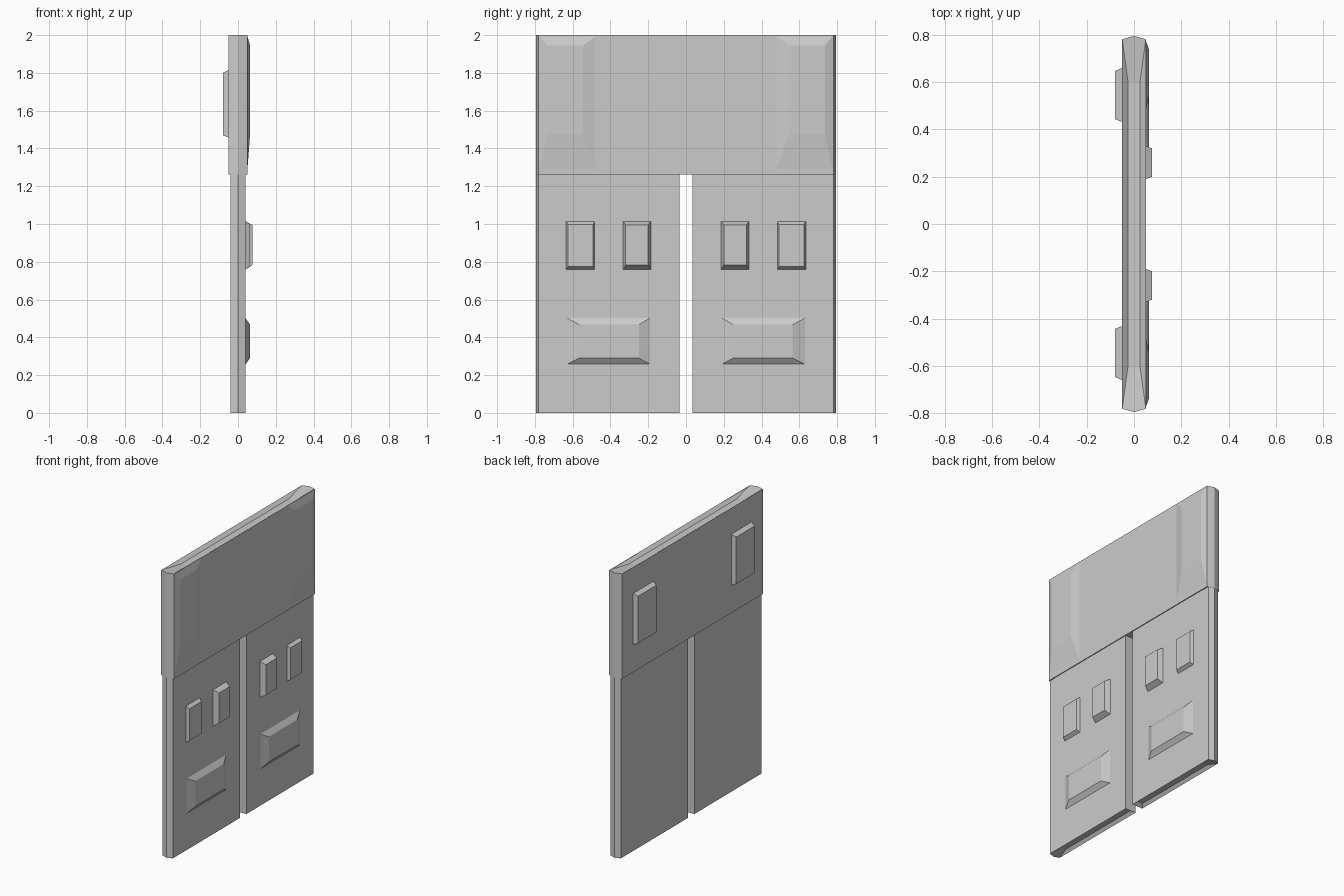
import bpy
import bmesh

cube = bpy.data.objects.get("Cube")
if cube:
    bpy.data.objects.remove(cube, do_unlink=True)

# Single grey finish
grey = bpy.data.materials.new("plain grey")
grey.use_nodes = True
tone = (0.6, 0.6, 0.6, 1.0)
grey.diffuse_color = tone
grey.node_tree.nodes["Principled BSDF"].inputs["Base Color"].default_value = tone


def loft(name, rings):
    """Skin a stack of equal-length rings and cap both ends."""
    bm = bmesh.new()
    rows = [[bm.verts.new(p) for p in ring] for ring in rings]
    for low, high in zip(rows, rows[1:]):
        for i in range(len(low)):
            j = (i + 1) % len(low)
            bm.faces.new((low[i], low[j], high[j], high[i]))
    bm.faces.new(rows[0][::-1])
    bm.faces.new(rows[-1])
    bmesh.ops.recalc_face_normals(bm, faces=bm.faces)
    mesh = bpy.data.meshes.new(name)
    bm.to_mesh(mesh)
    bm.free()
    mesh.materials.append(grey)
    obj = bpy.data.objects.new(name, mesh)
    bpy.context.collection.objects.link(obj)
    return obj


def level(outline, z):
    return [(x, y, z) for x, y in outline]


def pad(name, side, base_x, top_x, base, top):
    """Raised block with sloping rims; base and top are (y0, y1, z0, z1)."""
    def ring(x, box):
        y0, y1, z0, z1 = box
        return [(x, side * y, z) for y, z in ((y0, z0), (y1, z0), (y1, z1), (y0, z1))]
    return loft(name, [ring(base_x, base), ring(top_x, top)])


def hexagon(x, y, tip):
    return [(x, -y), (x, y), (0, tip), (-x, y), (-x, -y), (0, -tip)]


# Upper panel with shallow hollows in its top and bottom edges
rim = hexagon(0.05, 0.78, 0.795)
hollow = hexagon(0.025, 0.6, 0.6)
loft("upper_panel", [level(hollow, 1.272), level(rim, 1.263),
                     level(rim, 2.0), level(hollow, 1.98)])

for side, label in ((-1, "front"), (1, "back")):
    # Lower leaf, hollow along its bottom edge
    outer = [(0.04, 0.035), (0.04, 0.78), (0, 0.795), (-0.04, 0.78), (-0.04, 0.035)]
    inner = [(0.022, 0.06), (0.022, 0.7), (0, 0.7), (-0.022, 0.7), (-0.022, 0.06)]
    outer = [(x, side * y) for x, y in outer]
    inner = [(x, side * y) for x, y in inner]
    loft(label + "_lower_leaf", [level(inner, 0.02), level(outer, 0), level(outer, 1.268)])

    # Raised details on the left face
    pad(label + "_upper_bulge", side, 0.048, 0.064,
        (0.47, 0.78, 1.265, 2.0), (0.545, 0.735, 1.475, 1.945))
    pad(label + "_lower_pad", side, 0.038, 0.064,
        (0.185, 0.635, 0.255, 0.505), (0.25, 0.565, 0.29, 0.467))
    pad(label + "_inner_block", side, 0.038, 0.076,
        (0.185, 0.333, 0.758, 1.015), (0.2, 0.32, 0.782, 0.995))
    pad(label + "_outer_block", side, 0.038, 0.062,
        (0.483, 0.635, 0.758, 1.015), (0.492, 0.624, 0.775, 0.998))

    # Block on the right face
    pad(label + "_rear_block", side, -0.048, -0.08,
        (0.43, 0.66, 1.457, 1.817), (0.443, 0.647, 1.47, 1.8))
